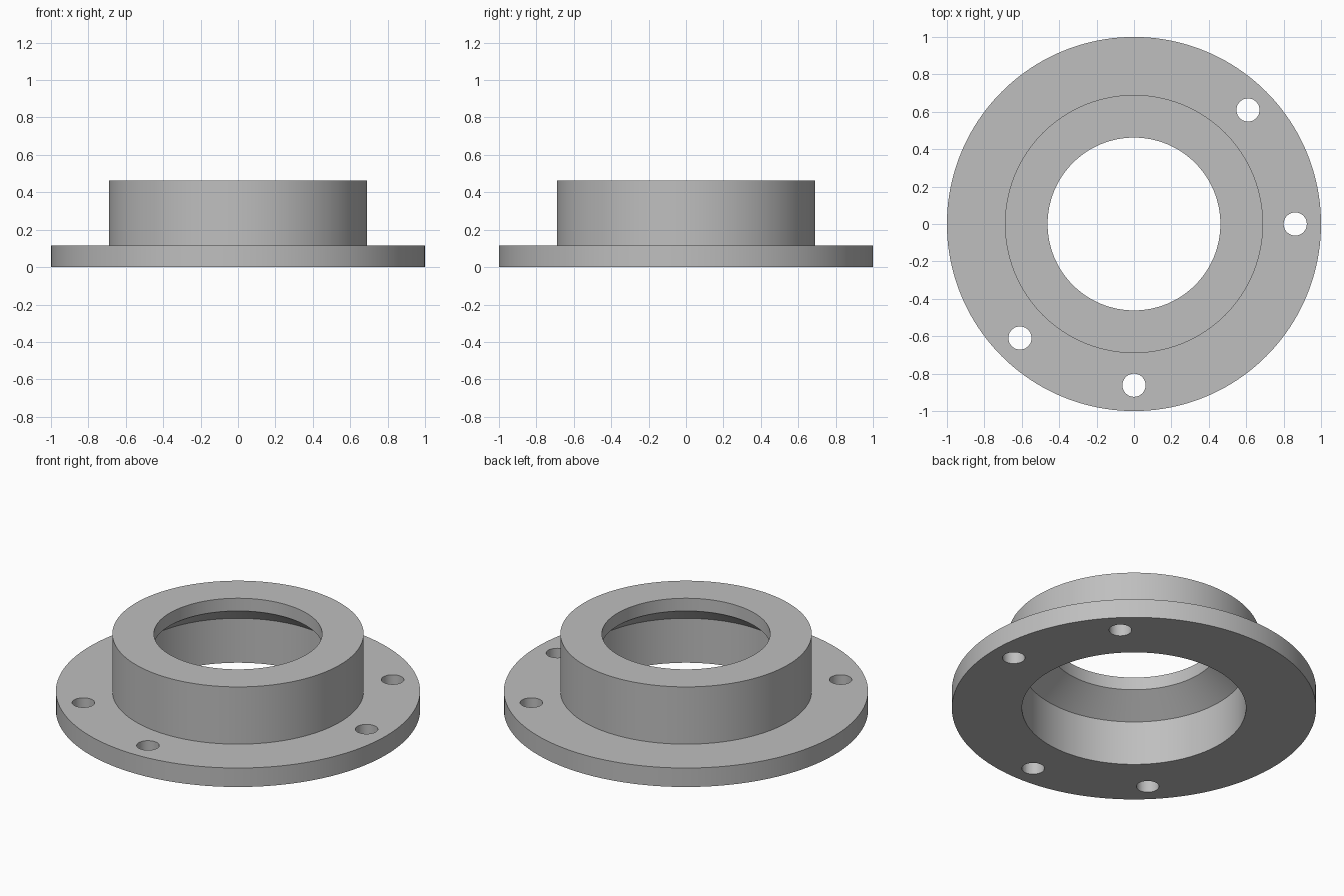
import bpy
import bmesh
import math
from mathutils import Matrix, Vector

SEGMENTS = 160

cube = bpy.data.objects.get("Cube")
if cube:
    bpy.data.objects.remove(cube, do_unlink=True)

grey = bpy.data.materials.new("plain_grey")
grey.use_nodes = True
colour = (0.52, 0.52, 0.52, 1)
grey.diffuse_color = colour
grey.node_tree.nodes["Principled BSDF"].inputs["Base Color"].default_value = colour


def add_object(name, bm):
    mesh = bpy.data.meshes.new(name)
    bm.to_mesh(mesh)
    bm.free()
    mesh.materials.append(grey)
    obj = bpy.data.objects.new(name, mesh)
    bpy.context.collection.objects.link(obj)
    return obj


def lathe(name, profile):
    """Revolve a closed (radius, height) profile around z."""
    bm = bmesh.new()
    verts = [bm.verts.new((r, 0, z)) for r, z in profile]
    edges = [bm.edges.new((v, verts[i - 1])) for i, v in enumerate(verts)]
    bmesh.ops.spin(bm, geom=verts + edges, axis=(0, 0, 1), cent=(0, 0, 0),
                   angle=math.tau, steps=SEGMENTS, use_merge=True)
    bmesh.ops.remove_doubles(bm, verts=bm.verts, dist=0.0001)
    bmesh.ops.recalc_face_normals(bm, faces=bm.faces)
    return add_object(name, bm)


# Flange and raised hub, with a wide bore that tapers to a narrow mouth
flange = lathe("flanged_hub", [
    (0.615, 0), (1, 0), (1, 0.115), (0.69, 0.115), (0.69, 0.462),
    (0.462, 0.462), (0.462, 0.385), (0.615, 0.269)])

# Bolt holes through the flange
bm = bmesh.new()
for angle in (45, 0, -90, -135):
    turn = Matrix.Rotation(math.radians(angle), 4, "Z")
    place = Matrix.Translation(turn @ Vector((0.862, 0, 0.06)))
    bmesh.ops.create_cone(bm, cap_ends=True, segments=40, radius1=0.062,
                          radius2=0.062, depth=0.3, matrix=place)
cutter = add_object("bolt_hole_cutter", bm)
cutter.hide_render = True

cut = flange.modifiers.new("bolt_holes", "BOOLEAN")
cut.operation = "DIFFERENCE"
cut.solver = "EXACT"
cut.object = cutter

bpy.ops.object.select_all(action="DESELECT")
flange.select_set(True)
bpy.context.view_layer.objects.active = flange
bpy.ops.object.modifier_apply(modifier=cut.name)
bpy.data.objects.remove(cutter, do_unlink=True)

# Smooth curved walls, crisp rims
bpy.ops.object.shade_smooth_by_angle(angle=math.radians(30))
